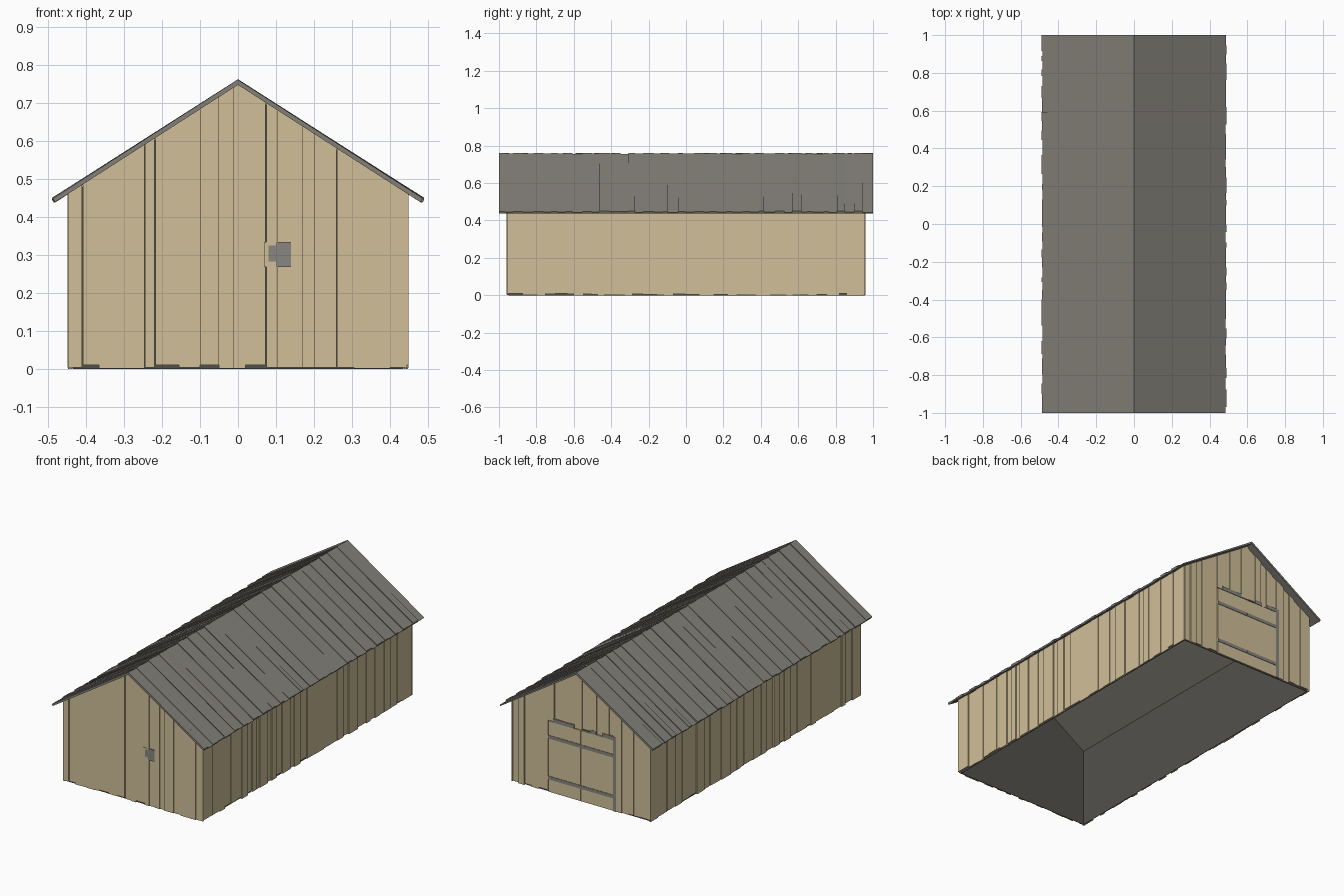
import bpy
import bmesh
import random

random.seed(7)

cube = bpy.data.objects.get("Cube")
if cube:
    bpy.data.objects.remove(cube, do_unlink=True)


def material(name, rgb):
    mat = bpy.data.materials.new(name)
    mat.use_nodes = True
    mat.diffuse_color = (*rgb, 1)
    bsdf = next(n for n in mat.node_tree.nodes if n.type == 'BSDF_PRINCIPLED')
    bsdf.inputs["Base Color"].default_value = (*rgb, 1)
    bsdf.inputs["Roughness"].default_value = 0.9
    return mat


WOOD = material("pale wood", (0.63, 0.52, 0.315))
GREY = material("weathered grey", (0.228, 0.216, 0.189))
TRIM = material("trim grey", (0.25, 0.24, 0.222))
DARK = material("dark lining", (0.085, 0.081, 0.071))

SLOPE = 0.643          # roof rise per unit of width
HALF_W, HALF_L = 0.448, 0.96
LINING = 0.012         # depth of the lining behind the wall face
DOOR_X, DOOR_Z = 0.21, 0.41


def finish(name, bm, *mats):
    bmesh.ops.recalc_face_normals(bm, faces=bm.faces)
    mesh = bpy.data.meshes.new(name)
    bm.to_mesh(mesh)
    bm.free()
    for mat in mats:
        mesh.materials.append(mat)
    obj = bpy.data.objects.new(name, mesh)
    bpy.context.scene.collection.objects.link(obj)
    return obj


def solid(bm, near, far):
    """Closed solid between two matching outlines."""
    a = [bm.verts.new(p) for p in near]
    b = [bm.verts.new(p) for p in far]
    bm.faces.new(a)
    bm.faces.new(b[::-1])
    for i in range(len(a)):
        j = (i + 1) % len(a)
        bm.faces.new((a[i], b[i], b[j], a[j]))


def box(bm, x, y, z):
    def ring(v):
        return [(x[0], v, z[0]), (x[1], v, z[0]), (x[1], v, z[1]), (x[0], v, z[1])]
    solid(bm, ring(y[0]), ring(y[1]))


def plate(name, mat, boxes):
    bm = bmesh.new()
    for b in boxes:
        box(bm, *b)
    return finish(name, bm, mat)


def random_seams(start, end, low, high):
    seams = [start]
    while seams[-1] < end - high - low:
        seams.append(seams[-1] + random.uniform(low, high))
    return seams + [end]


def roof_under(x):
    return 0.75 - SLOPE * abs(x)


def uneven(i, amount):
    """Alternating depth with some scatter, so neighbours always differ."""
    return amount * (0.5 * (i % 2) + random.uniform(0, 0.5))


def gable_wall(name, side, seams, gaps, has_door):
    """Vertical boards following the roof line on one end wall."""
    bm = bmesh.new()
    for i, (left, right) in enumerate(zip(seams, seams[1:])):
        bottom = random.choice((0.001, 0.003, 0.004, 0.01))
        if has_door and abs(left + right) / 2 < DOOR_X:
            bottom += DOOR_Z
        right -= 0.003 if right in gaps else 0.0003
        outline = [(left, bottom), (right, bottom), (right, roof_under(right))]
        if left < 0 < right:
            outline.append((0, roof_under(0)))
        outline.append((left, roof_under(left)))
        outer = side * (HALF_L - uneven(i, 0.008))
        inner = side * (HALF_L - LINING + 0.0005)
        solid(bm, [(x, outer, z) for x, z in outline],
              [(x, inner, z) for x, z in outline])
    return finish(name, bm, WOOD)


def side_wall(name, side):
    """Vertical boards along one long wall."""
    bm = bmesh.new()
    seams = random_seams(-HALF_L + 0.003, HALF_L - 0.003, 0.03, 0.085)
    for i, (y0, y1) in enumerate(zip(seams, seams[1:])):
        outer = HALF_W - uneven(i, 0.008)
        bottom = random.choice((0, 0.002, 0.004, 0.01))
        xs = sorted((side * outer, side * (HALF_W - LINING + 0.0005)))
        box(bm, xs, (y0, y1), (bottom, roof_under(HALF_W) + 0.004))
    return finish(name, bm, WOOD)


def roof_side(name, side):
    """Boards running from ridge to eave, each lying slightly unevenly."""
    bm = bmesh.new()
    seams = random_seams(-1, 1, 0.025, 0.06)
    for i, (y0, y1) in enumerate(zip(seams, seams[1:])):
        ridge = 0.762 - uneven(i, 0.006)
        eave = 0.451 - uneven(i, 0.008)
        reach = 0.49 - random.uniform(0, 0.005)
        section = [(0, ridge), (side * reach, eave),
                   (side * (reach - 0.005), 0.438), (0, 0.747)]
        solid(bm, [(x, y0, z) for x, z in section],
              [(x, y1, z) for x, z in section])
    return finish(name, bm, GREY)


# inner lining, open underneath: dark walls and grey roof underside
bm = bmesh.new()
w, l = HALF_W - LINING, HALF_L - LINING
house = [(-w, 0), (-w, roof_under(w) - 0.008), (0, roof_under(0) - 0.008),
         (w, roof_under(w) - 0.008), (w, 0)]
solid(bm, [(x, -l, z) for x, z in house], [(x, l, z) for x, z in house])
floor = [f for f in bm.faces if all(v.co.z < 0.001 for v in f.verts)]
bmesh.ops.delete(bm, geom=floor, context='FACES_ONLY')
bm.normal_update()
for face in bm.faces:
    face.material_index = int(abs(face.normal.z) > 0.3)
lining = finish("inner_lining", bm, DARK, GREY)
shell = lining.modifiers.new("thickness", 'SOLIDIFY')
shell.thickness = 0.003

# end walls
front_seams = [-0.445, -0.408, -0.365, -0.335, -0.297, -0.245, -0.217, -0.155,
               -0.1, -0.05, -0.012, 0.02, 0.075, 0.105, 0.14, 0.17, 0.2,
               0.26, 0.305, 0.4, 0.445]
back_seams = [-0.445, -0.38, -0.335, -0.3, -0.26, -DOOR_X, -0.18, -0.14, -0.1,
              -0.06, -0.01, 0.04, 0.07, 0.12, 0.17, DOOR_X, 0.27, 0.32, 0.36,
              0.4, 0.445]
gable_wall("front_wall", -1, front_seams, (-0.408, -0.217, 0.075), False)
gable_wall("back_wall", 1, back_seams, (-0.3, 0.17, 0.32), True)

# long walls and roof
for label, side in (("left", 1), ("right", -1)):
    side_wall(label + "_wall", side)
    roof_side(label + "_roof", side)

# double door in the back wall
door_y = (HALF_L - LINING + 0.0005, HALF_L - 0.002)
trim_y = (HALF_L - 0.008, HALF_L + 0.0005)
for label, x in (("left", (0.001, DOOR_X - 0.004)), ("right", (-DOOR_X, -0.001))):
    plate(label + "_door", WOOD, [(x, door_y, (0.003, DOOR_Z))])
    plate(label + "_door_rails", TRIM,
          [(x, trim_y, (z, z + 0.019)) for z in (0.075, 0.31)])
plate("door_post", TRIM, [((-0.227, -0.206), trim_y, (0.002, 0.43))])
plate("door_header", TRIM,
      [(x, trim_y, (DOOR_Z, 0.432))
       for x in ((0.04, 0.174), (-0.1, -0.06), (-0.206, -0.14))])

# small latch on the front wall
latch_y = (-HALF_L - 0.001, -HALF_L + 0.008)
plate("latch_plate", TRIM, [((0.1, 0.14), latch_y, (0.268, 0.333)),
                            ((0.08, 0.1), latch_y, (0.282, 0.324))])
plate("latch_backing", WOOD, [((0.068, 0.08), latch_y, (0.268, 0.333)),
                              ((0.08, 0.1), latch_y, (0.268, 0.282)),
                              ((0.08, 0.1), latch_y, (0.324, 0.333))])
